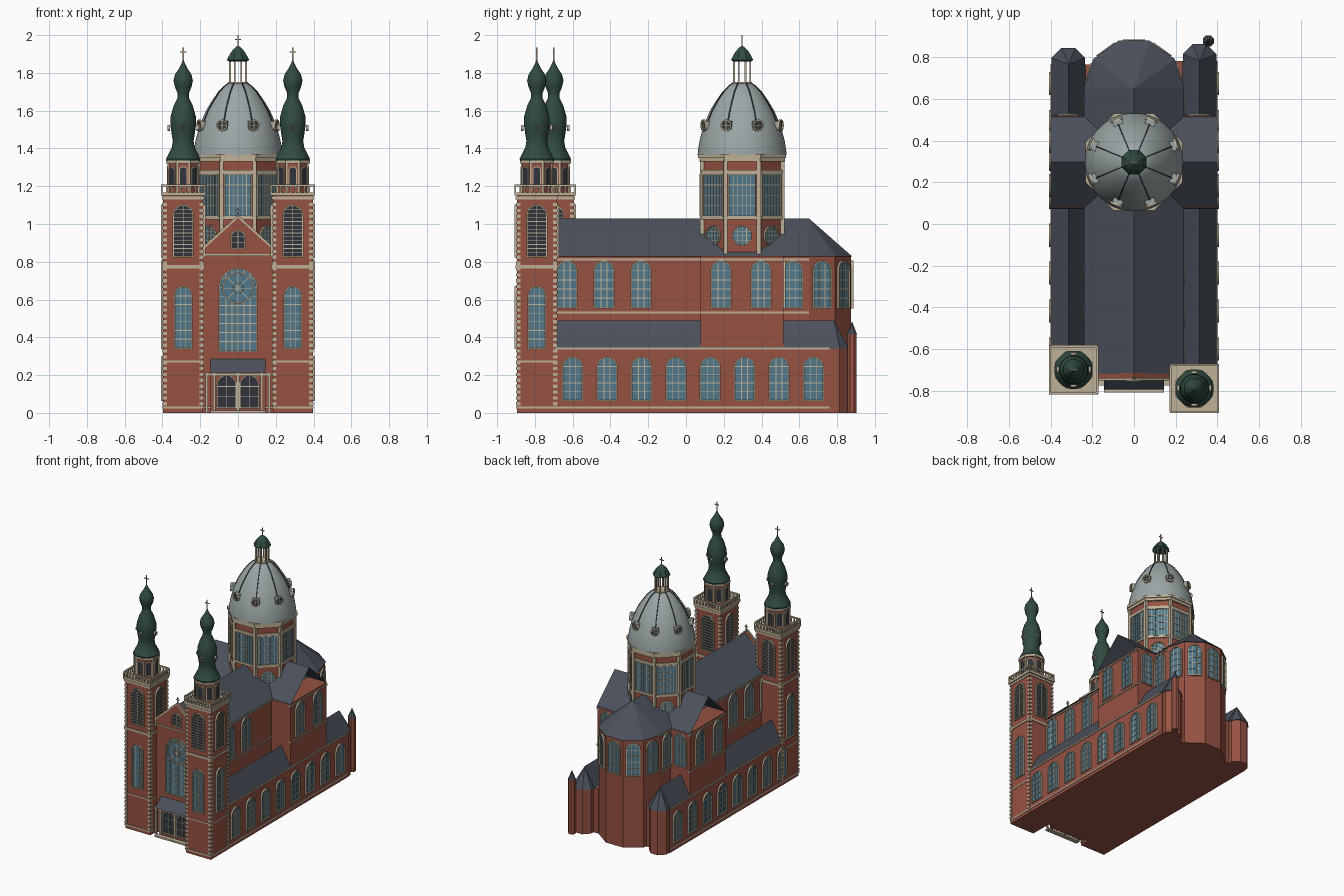
import bpy, bmesh
from math import sin, cos, pi, radians, sqrt
from mathutils import Vector, Matrix

if "Cube" in bpy.data.objects:
    bpy.data.objects.remove(bpy.data.objects["Cube"])

M = {}
for n, c in dict(brick=(.31, .085, .055), slate=(.07, .08, .105), cream=(.52, .44, .31), glass=(.085, .19, .26),
                 copper=(.03, .07, .052), dome=(.33, .38, .38), dark=(.03, .035, .045)).items():
    M[n] = bpy.data.materials.new(n)
    M[n].diffuse_color = (*c, 1)


def finish(name, bm, mats, smooth=False):
    bmesh.ops.recalc_face_normals(bm, faces=bm.faces)
    me = bpy.data.meshes.new(name)
    bm.to_mesh(me)
    bm.free()
    for m in mats:
        me.materials.append(M[m])
    ob = bpy.data.objects.new(name, me)
    bpy.context.collection.objects.link(ob)
    if smooth:
        bpy.context.view_layer.objects.active = ob
        ob.select_set(True)
        bpy.ops.object.shade_smooth_by_angle(angle=radians(40))
        ob.select_set(False)
    return ob


def add_box(bm, x0, x1, y0, y1, z0, z1, mi=0):
    v = [bm.verts.new((x, y, z)) for z in (z0, z1) for x, y in ((x0, y0), (x1, y0), (x1, y1), (x0, y1))]
    for f in ((0, 1, 2, 3), (4, 5, 6, 7), (0, 1, 5, 4), (1, 2, 6, 5), (2, 3, 7, 6), (3, 0, 4, 7)):
        bm.faces.new([v[i] for i in f]).material_index = mi


def boxes(name, mat, *items):
    bm = bmesh.new()
    for b in items:
        add_box(bm, *b)
    return finish(name, bm, [mat])


def loft(name, mat, rings, smooth=False):
    """Skin a stack of closed rings; a one-point ring makes an apex."""
    bm = bmesh.new()
    vs = [[bm.verts.new(p) for p in r] for r in rings]
    for a, b in zip(vs, vs[1:]):
        n = max(len(a), len(b))
        for i in range(n):
            j = (i + 1) % n
            q = [a[i % len(a)], a[j % len(a)], b[j % len(b)], b[i % len(b)]]
            bm.faces.new(list(dict.fromkeys(q)))
    for r in (vs[0], vs[-1]):
        if len(r) > 2:
            bm.faces.new(r)
    return finish(name, bm, [mat], smooth)


def ring(c, r, z, n=8, off=pi / 8):
    return [(c[0] + r * cos(off + 2 * pi * i / n), c[1] + r * sin(off + 2 * pi * i / n), z) for i in range(n)]


def lathe(name, mat, c, prof, n=8, smooth=False):
    return loft(name, mat, [ring(c, r, z, n, pi / n) if r else [(*c, z)] for r, z in prof], smooth)


def beams(name, mat, segs, t):
    bm = bmesh.new()
    for a, b in segs:
        a, b = Vector(a), Vector(b)
        m = Matrix.Translation((a + b) / 2) @ (b - a).to_track_quat('Z', 'Y').to_matrix().to_4x4()
        bmesh.ops.create_cube(bm, size=1, matrix=m @ Matrix.Diagonal((t, t, (b - a).length, 1)))
    return finish(name, bm, [mat])


def cross(name, x, y, z, h):
    beams(name, 'cream', [((x, y, z), (x, y, z + h)), ((x - h * .25, y, z + h * .65), (x + h * .25, y, z + h * .65))], .006)


def window(name, loc, ang, w, h, kind='arch', pane='glass', cols=3, rows=5, t=.008, d=.012):
    """Pane, raised frame and glazing bars; faces -y before turning by ang degrees."""
    r = w / 2
    zc = {'arch': h - r, 'round': r, 'rect': h}[kind]

    def outline(e, y):
        R = r + e
        if kind == 'rect':
            p = [(-R, -e), (R, -e), (R, h + e), (-R, h + e)]
        elif kind == 'round':
            p = [(R * cos(i * pi / 12), zc + R * sin(i * pi / 12)) for i in range(24)]
        else:
            p = [(-R, -e), (R, -e)] + [(R * cos(i * pi / 12), zc + R * sin(i * pi / 12)) for i in range(13)]
        return [bm.verts.new((x, y, z)) for x, z in p]
    bm = bmesh.new()
    bm.faces.new(outline(0, -.004))
    rs = [outline(t, 0), outline(t, -d), outline(0, -d), outline(0, 0)]
    for a, b in zip(rs, rs[1:]):
        for i in range(len(a)):
            j = (i + 1) % len(a)
            bm.faces.new((a[i], a[j], b[j], b[i])).material_index = 1
    b = .0018
    for i in range(1, cols):
        x = -r + w * i / cols
        s = 0 if kind == 'rect' else sqrt(r * r - x * x)
        add_box(bm, x - b, x + b, -.008, -.003, zc - s if kind == 'round' else 0, zc + s, 1)
    for i in range(1, rows):
        z = h * i / rows
        s = sqrt(max(r * r - (z - zc) ** 2, 0)) if kind == 'round' or (z > zc and kind == 'arch') else r
        add_box(bm, -s, s, -.008, -.003, z - b, z + b, 1)
    ob = finish(name, bm, [pane, 'cream'])
    ob.location = loc
    ob.rotation_euler.z = radians(ang)


# nave, apse, roof
boxes('nave_walls', 'brick', (-.23, .23, -.73, .66, 0, .83))
half = lambda r, z: [(r * cos(i * pi / 5), .65 + r * sin(i * pi / 5), z) for i in range(6)]
loft('apse_walls', 'brick', [half(.235, 0), half(.235, .83)])
loft('apse_roof', 'slate', [half(.242, .828), [(0, .65, 1.03)]])
tri = lambda c, hw, y, z0, z1: [(c - hw, y, z0), (c + hw, y, z0), (c, y, z1)]
loft('nave_roof', 'slate', [tri(0, .24, -.72, .828, 1.03), tri(0, .24, .652, .828, 1.03)])
for th in (18, 54, 90, 126, 162):
    a = radians(th)
    window('apse_window', (.2235 * cos(a), .65 + .2235 * sin(a), .56), th + 90, .09, .24)

# facade gable, great window, porch
loft('front_gable', 'brick', [tri(0, .225, -.745, .83, 1.035), tri(0, .225, -.715, .83, 1.035)])
beams('gable_coping', 'cream', [((s * .19, -.745, .867), (0, -.745, 1.04)) for s in (-1, 1)], .012)
cross('gable_cross', 0, -.735, 1.035, .05)
window('gable_window', (0, -.745, .875), 0, .065, .085, pane='dark', cols=2, rows=3)
window('great_window', (0, -.73, .33), 0, .19, .43, cols=6, rows=9)
window('rose_window', (0, -.736, .585), 0, .15, .15, 'round', cols=1, rows=1)
beams('rose_spokes', 'cream', [((0, -.745, .66), (.075 * cos(k * pi / 4), -.745, .66 + .075 * sin(k * pi / 4)))
                               for k in range(8)], .004)
window('rose_centre', (0, -.74, .635), 0, .05, .05, 'round', cols=1, rows=1, t=.004)
boxes('facade_bands', 'cream', (-.18, .18, -.75, -.72, .83, .842), (-.18, .18, -.738, -.72, .022, .034))
boxes('porch_wall', 'brick', (-.145, .145, -.755, -.72, 0, .225))
prof = lambda x: [(x, -.795, .215), (x, -.73, .215), (x, -.73, .285), (x, -.79, .225)]
loft('porch_roof', 'slate', [prof(-.145), prof(.145)])
for s in (-1, 1):
    window('door', (s * .06, -.755, .03), 0, .09, .165, pane='dark', cols=2, rows=3)
beams('porch_columns', 'cream', [((x, -.765, 0), (x, -.765, .215)) for x in (-.165, -.125, 0, .125, .165)], .014)
boxes('door_step', 'cream', (-.145, .145, -.81, -.775, 0, .012), (-.175, .175, -.775, -.73, .195, .212))

# aisles, transepts and side windows, mirrored
for s, yend in ((-1, .765), (1, .783)):
    X = lambda a, b: (min(s * a, s * b), max(s * a, s * b))
    boxes('aisle_walls', 'brick', (*X(.2, .395), -.69, yend, 0, .345))
    loft('aisle_roof', 'slate', [tri(s * .315, .085, -.69, .34, .49), tri(s * .315, .085, yend, .34, .49)])
    c = (s * .315, yend)
    loft('aisle_apse', 'brick', [ring(c, .08, 0), ring(c, .08, .345)])
    loft('aisle_apse_roof', 'slate', [ring(c, .087, .34), [(*c, .49)]])
    boxes('aisle_bands', 'cream', (*X(.39, .402), -.69, .76, .335, .347), (*X(.39, .4), -.69, .76, .024, .034))
    boxes('transept_walls', 'brick', (*X(.2, .395), .078, .515, 0, .83))
    bm = bmesh.new()
    v = [bm.verts.new((s * x, y, z)) for x in (.0, .4) for y, z in ((.073, .825), (.297, 1.03), (.52, .825))]
    bm.faces.new((v[0], v[1], v[4], v[3]))
    bm.faces.new((v[1], v[2], v[5], v[4]))
    finish('transept_roof', bm, ['slate'])
    boxes('upper_bands', 'cream', *[(*X(a, b), y0, y1, z, z + .01) for z in (.527, .808)
                                    for a, b, y0, y1 in ((.22, .236, -.7, .65), (.38, .401, .074, .52))])
    for k in range(8):
        window('aisle_window', (s * .395, -.6 + k * .182, .07), s * 90, .095, .22)
    for x, y in ((.23, -.63), (.23, -.434), (.23, -.238), (.395, .185), (.395, .397), (.23, .565)):
        window('clerestory_window', (s * x, y, .56), s * 90, .095, .24)
    window('transept_back_window', (s * .315, .515, .56), 180, .09, .24)

# corner stair turret
loft('stair_turret', 'brick', [ring((.357, .879), .027, 0), ring((.357, .879), .027, .42)])
loft('stair_turret_roof', 'slate', [ring((.357, .879), .029, .415), [(.357, .879, .485)]])

# crossing drum
C = (0, .297)
k8 = 1 / cos(pi / 8)
loft('drum', 'brick', [ring(C, .213 * k8, .8), ring(C, .213 * k8, 1.36)])
for z0, z1, e in ((1.025, 1.04, .222), (1.265, 1.285, .222), (1.33, 1.35, .226), (1.35, 1.37, .233)):
    loft('drum_cornice', 'cream', [ring(C, e * k8, z0), ring(C, e * k8, z1)])
beams('drum_pilasters', 'cream', [(a, b) for a, b in zip(ring(C, .23, .83), ring(C, .23, 1.34))], .022)
for k in range(8):
    a = k * pi / 4
    p = (C[0] + .213 * sin(a), C[1] - .213 * cos(a))
    window('drum_window', (*p, 1.045), k * 45, .135, .215, 'rect', cols=6, rows=4, t=.006)
    window('drum_oculus', (*p, .89), k * 45, .095, .095, 'round', cols=4, rows=4, t=.006)

# dome, ribs, oculi, lantern
DP = [(.236, 1.365), (.234, 1.39), (.226, 1.44), (.213, 1.49), (.194, 1.545), (.17, 1.6), (.14, 1.65), (.105, 1.7),
      (.075, 1.73), (.052, 1.745)]
lathe('dome', 'dome', C, DP, 48, True)
at = lambda r, z, a: (C[0] + r * sin(a), C[1] - r * cos(a), z)
for k in range(8):
    a = (k + .5) * pi / 4
    beams('dome_rib', 'dark', [(at(*p, a), at(*q, a)) for p, q in zip(DP[4:], DP[5:])], .007)
    beams('dome_oculus_hood', 'dome', [(at(.16, 1.522, a), at(.214, 1.522, a))], .048)
    window('dome_oculus', at(.214, 1.499, a), degrees_a := (k + .5) * 45, .046, .046, 'round', 'dark', 2, 2, t=.008)
    beams('dome_oculus_sill', 'cream', [(at(.205, 1.49, a - .14), at(.205, 1.49, a + .14))], .012)
lathe('lantern_base', 'cream', C, [(.056, 1.735), (.056, 1.752)])
beams('lantern_posts', 'cream', list(zip(ring(C, .046, 1.75), ring(C, .046, 1.87))), .009)
lathe('lantern_roof', 'copper', C, [(.05, 1.86), (.064, 1.868), (.055, 1.885), (.04, 1.91), (.016, 1.935), (0, 1.945)])
cross('dome_cross', *C, 1.935, .065)

# twin towers
SP = [(.09, 1.335), (.093, 1.345), (.08, 1.37), (.062, 1.405), (.056, 1.44), (.063, 1.48), (.07, 1.53), (.068, 1.57),
      (.052, 1.625), (.032, 1.665), (.03, 1.69), (.046, 1.73), (.052, 1.76), (.045, 1.79), (.022, 1.825), (.009, 1.85),
      (0, 1.875)]
for s, cy in ((-1, -.7), (1, -.79)):
    cx = s * .29
    c = (cx, cy)
    sq = lambda h, z0, z1: (cx - h, cx + h, cy - h, cy + h, z0, z1)
    boxes('tower_shaft', 'brick', sq(.106, 0, 1.16))
    boxes('tower_bands', 'cream', sq(.11, .022, .034), sq(.11, .268, .278), sq(.112, .765, .782),
          sq(.112, 1.13, 1.145), sq(.118, 1.15, 1.168))
    q = .012
    boxes('tower_quoins', 'cream', *[(cx + i * .099 - q, cx + i * .099 + q, cy + j * .099 - q, cy + j * .099 + q,
                                      .04 + n * .031, .057 + n * .031) for i in (-1, 1) for j in (-1, 1) for n in range(35)])
    # balustrade
    e, posts = .113, []
    for n in range(10):
        u = -e + 2 * e * n / 9
        posts += [(u, -e), (u, e), (-e, u), (e, u)]
    boxes('balustrade_posts', 'cream', *[(cx + x - .004, cx + x + .004, cy + y - .004, cy + y + .004, 1.165, 1.2)
                                         for x, y in posts])
    beams('balustrade_rail', 'cream', [((cx + a * e, cy + b * e, 1.203), (cx + a2 * e, cy + b2 * e, 1.203)) for a, b, a2, b2
          in ((-1, -1, 1, -1), (1, -1, 1, 1), (1, 1, -1, 1), (-1, 1, -1, -1))], .011)
    # octagonal top stage
    loft('tower_lantern', 'brick', [ring(c, .08 * k8, 1.16), ring(c, .08 * k8, 1.335)])
    loft('tower_lantern_cornice', 'cream', [ring(c, .09 * k8, 1.32), ring(c, .09 * k8, 1.336)])
    beams('tower_lantern_pilasters', 'cream', list(zip(ring(c, .086, 1.165), ring(c, .086, 1.325))), .01)
    for k in range(8):
        a = k * pi / 4
        window('tower_lantern_window', (cx + .08 * sin(a), cy - .08 * cos(a), 1.2), k * 45, .036, .1,
               pane='dark', cols=1, rows=1, t=.005, d=.007)
    for k in range(4):
        a = k * pi / 2
        d = (sin(a), -cos(a))
        window('belfry_louvre', (cx + .106 * d[0], cy + .106 * d[1], .83), k * 90, .095, .265, pane='dark', cols=2, rows=13)
        window('spire_oculus', (cx + .071 * d[0], cy + .071 * d[1], 1.497), k * 90, .022, .022, 'round', 'dark', 1, 1, t=.005)
        if k == 0 or d[0] == s:
            window('tower_window', (cx + .106 * d[0], cy + .106 * d[1], .345), k * 90, .08, .32, cols=3, rows=7)
    lathe('onion_spire', 'copper', c, SP, 16, True)
    cross('spire_cross', *c, 1.865, .07)

for m in bpy.data.materials:
    if m.users and not m.is_grease_pencil:
        m.use_nodes = True
        m.node_tree.nodes["Principled BSDF"].inputs["Base Color"].default_value = m.diffuse_color
